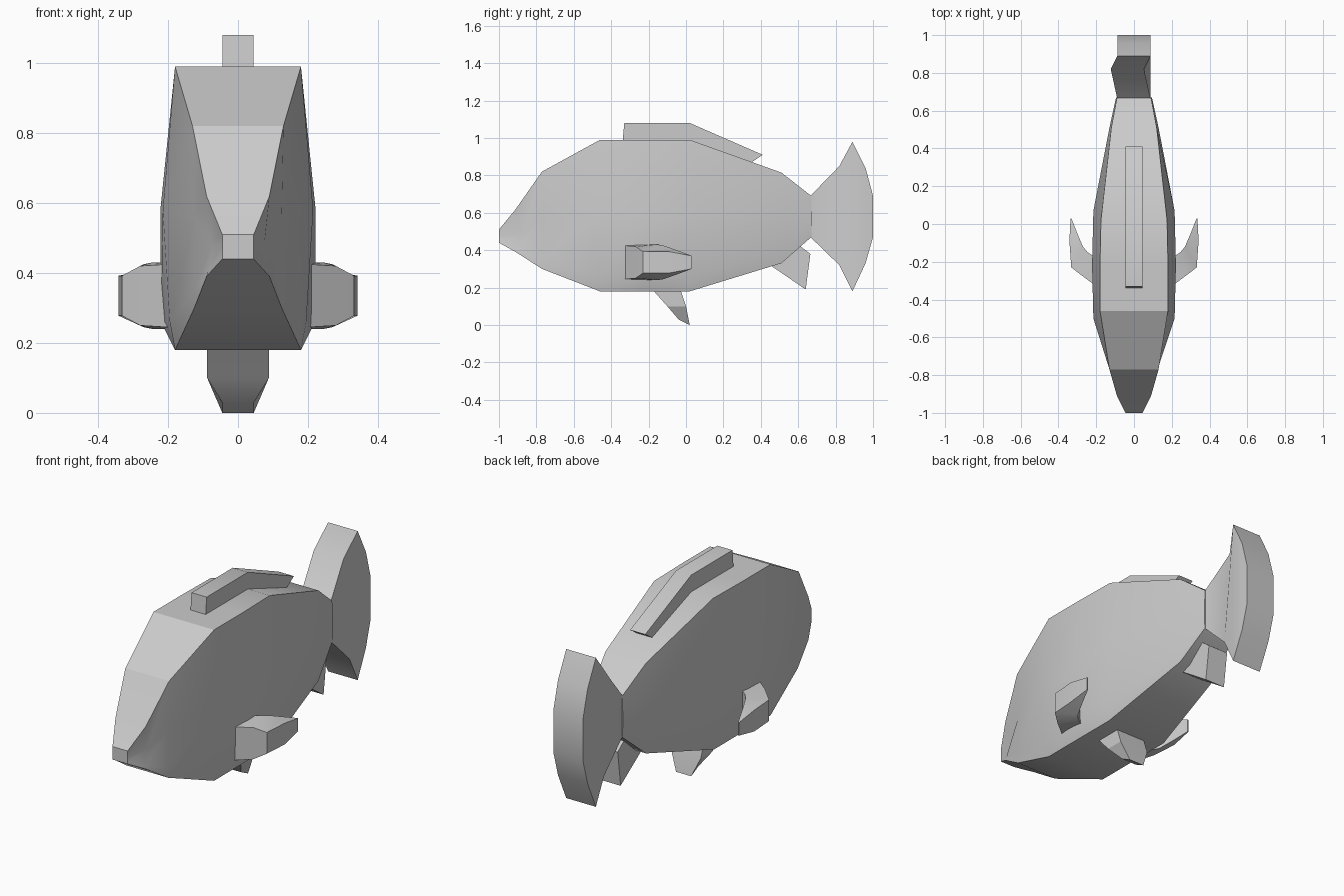
import bpy
import math

default = bpy.data.objects.get("Cube")
if default:
    bpy.data.objects.remove(default, do_unlink=True)

grey = bpy.data.materials.new("plain_grey")
grey.use_nodes = True
shade = (0.6, 0.6, 0.6, 1)
grey.diffuse_color = shade
grey.node_tree.nodes["Principled BSDF"].inputs["Base Color"].default_value = shade


def loft(name, rings, angle=25):
    """Skin a list of equal-length closed rings and cap both ends."""
    n = len(rings[0])
    verts = [p for ring in rings for p in ring]
    faces = [tuple(range(n)), tuple(range(len(verts) - n, len(verts)))]
    for r in range(len(rings) - 1):
        for i in range(n):
            j = (i + 1) % n
            faces.append((r * n + i, r * n + j, r * n + n + j, r * n + n + i))
    mesh = bpy.data.meshes.new(name)
    mesh.from_pydata(verts, [], faces)
    mesh.materials.append(grey)
    obj = bpy.data.objects.new(name, mesh)
    bpy.context.collection.objects.link(obj)
    bpy.ops.object.select_all(action='DESELECT')
    obj.select_set(True)
    bpy.context.view_layer.objects.active = obj
    bpy.ops.object.mode_set(mode='EDIT')
    bpy.ops.mesh.select_all(action='SELECT')
    bpy.ops.mesh.normals_make_consistent(inside=False)
    bpy.ops.object.mode_set(mode='OBJECT')
    bpy.ops.object.shade_smooth_by_angle(angle=math.radians(angle))
    return obj


def body_ring(y, low, mid, high, w_bottom, w_low, w_mid, w_top, shift):
    z_low = low + (mid - low) * 0.2
    half = [(w_bottom, y, low), (w_low, y, z_low),
            (w_mid, y + shift, mid), (w_top, y, high)]
    return half + [(-x, b, z) for x, b, z in reversed(half)]


# Body: y, bottom, middle, top, four half widths, shift of the middle point
body = [
    (-1.0, 0.44, 0.48, 0.51, 0.045, 0.045, 0.045, 0.045, 0),
    (-0.91, 0.39, 0.48, 0.62, 0.09, 0.085, 0.075, 0.09, 0.03),
    (-0.77, 0.30, 0.56, 0.82, 0.125, 0.125, 0.125, 0.13, 0),
    (-0.46, 0.18, 0.58, 0.99, 0.18, 0.195, 0.215, 0.18, -0.04),
    (-0.22, 0.18, 0.58, 0.99, 0.18, 0.22, 0.222, 0.18, 0),
    (0.02, 0.18, 0.58, 0.99, 0.18, 0.195, 0.215, 0.175, 0.05),
    (0.51, 0.33, 0.58, 0.815, 0.12, 0.125, 0.13, 0.12, 0),
    (0.67, 0.47, 0.58, 0.69, 0.09, 0.093, 0.095, 0.09, 0),
]
loft("body", [body_ring(*row) for row in body])

# Tail fin: y, bottom, top, sideways shift of the top edge
tail = [(0.66, 0.475, 0.685, 0), (0.82, 0.32, 0.85, -0.035), (0.89, 0.18, 0.98, 0),
        (0.96, 0.33, 0.84, 0), (1.0, 0.47, 0.69, 0)]
w = 0.088
loft("tail_fin", [[(-w, y, a), (w, y, a), (w + s, y, b), (-w + s, y, b)]
                  for y, a, b, s in tail])


def plate(name, profile, half):
    """Extrude a side profile of (y, z) points across x."""
    return loft(name, [[(x, y, z) for y, z in profile] for x in (-half, half)])


# Dorsal and anal fins
plate("dorsal_fin", [(-0.34, 0.97), (-0.33, 1.08), (0.02, 1.08), (0.41, 0.91),
                     (0.35, 0.87), (0.02, 0.97)], 0.045)
plate("anal_fin", [(0.45, 0.32), (0.64, 0.19), (0.665, 0.38), (0.60, 0.43)], 0.06)

# Pelvic fin: half width, front (y, z), back (y, z)
pelvic = [(0.088, -0.18, 0.19, -0.03, 0.19), (0.088, -0.10, 0.10, 0.0, 0.10),
          (0.045, -0.04, 0.03, 0.02, 0.0)]
loft("pelvic_fin", [[(-w, a, b), (w, a, b), (w, c, d), (-w, c, d)]
                    for w, a, b, c, d in pelvic])

# Pectoral fins: outer (x, y), inner (x, y), outer and inner half heights
pectoral = [
    (0.20, -0.33, 0.20, -0.18, 0.09, 0.095),
    (0.28, -0.27, 0.245, -0.15, 0.085, 0.095),
    (0.332, -0.23, 0.27, -0.12, 0.057, 0.09),
    (0.342, -0.09, 0.30, -0.05, 0.057, 0.065),
    (0.336, 0.03, 0.331, 0.03, 0.035, 0.035),
]
for side, s in (("left", 1), ("right", -1)):
    loft(side + "_pectoral_fin",
         [[(s * a, b, 0.335 - h), (s * a, b, 0.335 + h),
           (s * c, d, 0.335 + k), (s * c, d, 0.335 - k)]
          for a, b, c, d, h, k in pectoral])
